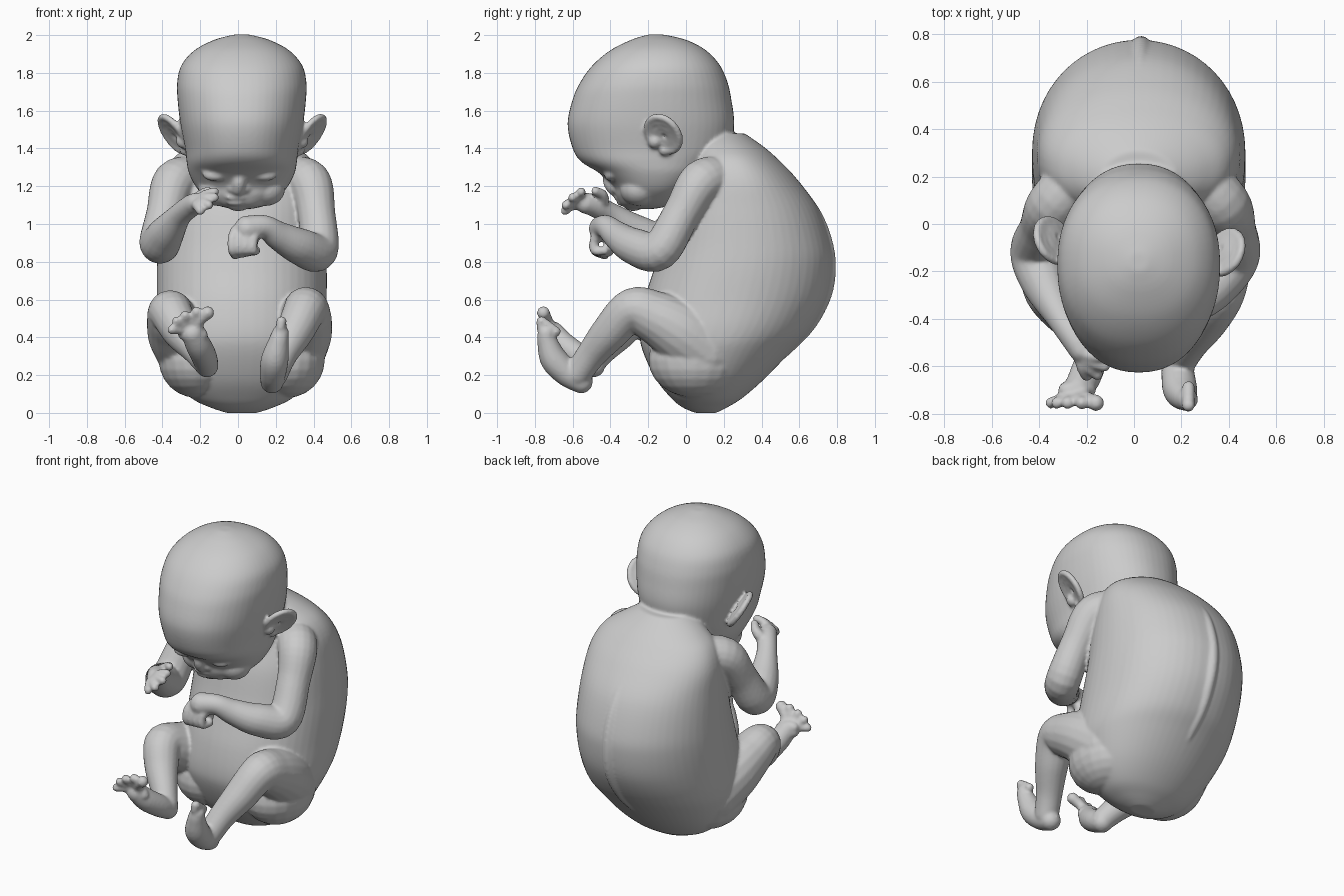
import bpy, bmesh, math
from mathutils import Vector, Matrix

bm = bmesh.new()


def spline(rows, steps=6):
    """Catmull-Rom through rows of numbers."""
    out = []
    for i in range(len(rows) - 1):
        a, b, c, d = (rows[min(max(i + k, 0), len(rows) - 1)] for k in (-1, 0, 1, 2))
        for s in range(steps):
            t = s / steps
            out.append([0.5 * (2 * q + (r - p) * t + (2 * p - 5 * q + 4 * r - w) * t * t
                               + (3 * q - p - 3 * r + w) * t ** 3)
                        for p, q, r, w in zip(a, b, c, d)])
    return out + [list(rows[-1])]


def loft(rings):
    vr = [[bm.verts.new(p) for p in ring] for ring in rings]
    n = len(vr[0])
    for a, b in zip(vr, vr[1:]):
        for i in range(n):
            bm.faces.new((a[i], a[(i + 1) % n], b[(i + 1) % n], b[i]))
    bm.faces.new(vr[0][::-1])
    bm.faces.new(vr[-1])


def ball(c, r, rot=(0, 0, 0)):
    r = (r, r, r) if isinstance(r, float) else r
    m = Matrix.Translation(c)
    for ang, ax in zip(rot, 'XYZ'):
        m = m @ Matrix.Rotation(ang, 4, ax)
    bmesh.ops.create_uvsphere(bm, u_segments=20, v_segments=12, radius=1,
                              matrix=m @ Matrix.Diagonal((*r, 1)))


def slices(rows, cx, front, back, n=56):
    """Stack of horizontal super-ellipses: z, front y, back y, half width."""
    def sp(v, power):
        return math.copysign(abs(v) ** (2 / power), v)
    rings = []
    for z, yf, yb, hw in spline(rows):
        ring = []
        for i in range(n):
            a = 2 * math.pi * i / n
            p = back if i < n / 2 else front
            ring.append((cx + hw * sp(math.cos(a), p),
                         (yf + yb) / 2 + (yb - yf) / 2 * sp(math.sin(a), p), z))
        rings.append(ring)
    loft(rings)


def tube(pts, n=18):
    """Round limb through points x, y, z, radius with ball ends."""
    s = spline(pts)
    c = [Vector(p[:3]) for p in s]
    rings, q, old = [], None, None
    for i, p in enumerate(s):
        t = (c[min(i + 1, len(c) - 1)] - c[max(i - 1, 0)]).normalized()
        q = Vector((0, 0, 1)).rotation_difference(t) if q is None else old.rotation_difference(t) @ q
        old = t
        rings.append([c[i] + q @ Vector((math.cos(a) * p[3], math.sin(a) * p[3], 0))
                      for a in (2 * math.pi * k / n for k in range(n))])
    loft(rings)
    ball(c[0], float(s[0][3]))
    ball(c[-1], float(s[-1][3]))


# Head
slices([(1.08, -.29, -.17, .05), (1.10, -.34, -.08, .13), (1.15, -.37, 0, .2),
        (1.2, -.385, .05, .245), (1.27, -.46, .12, .28), (1.33, -.555, .18, .292),
        (1.4, -.60, .23, .30), (1.53, -.627, .255, .325), (1.66, -.60, .24, .34),
        (1.75, -.56, .22, .342), (1.84, -.495, .18, .32), (1.92, -.40, .105, .25),
        (1.975, -.29, 0, .145), (2.003, -.20, -.12, .04)], .02, 2.2, 2.2)

# Torso
slices([(0, .05, .16, .08), (.03, -.02, .22, .17), (.08, -.08, .30, .27),
        (.18, -.16, .415, .36), (.33, -.23, .56, .43), (.44, -.245, .66, .45),
        (.6, -.22, .745, .45), (.76, -.17, .775, .45), (.89, -.13, .765, .445),
        (1.08, -.08, .70, .435), (1.235, -.01, .59, .42), (1.34, .03, .49, .37),
        (1.41, .05, .41, .28), (1.48, .06, .31, .16)], .02, 2.25, 2.03)

# Spine ridge
tube([(.02, .50, 1.3, .02), (.025, .665, 1.09, .03), (.03, .737, .92, .035), (.03, .758, .76, .036),
      (.03, .728, .6, .035), (.02, .63, .43, .03), (.02, .45, .25, .02)])

# Face: nose, nostrils, lips, chin, cheeks, closed eyelids
tube([(.01, -.41, 1.26, .03), (.005, -.403, 1.22, .036), (0, -.38, 1.19, .04)])
for sx in (-1, 1):
    ball((.005 + sx * .035, -.37, 1.187), .026)
    ball((.02 + sx * .125, -.25, 1.185), (.105, .10, .09))
    ball((.01 + sx * .13, -.39, 1.265), (.07, .045, .035), (.6, 0, 0))
ball((-.01, -.355, 1.14), (.06, .026, .017))
ball((-.01, -.34, 1.112), (.05, .026, .017))
ball((.0, -.28, 1.10), (.06, .05, .032))

# Ears: rim, thin shell and lobe
for side in (1, -1):
    dy = 0 if side == 1 else .05

    def ear(u, v, depth=0):
        x = .385 + .06 * u + .035 * v - depth
        return ((x if side == 1 else .045 - x), -.12 + dy + .085 * v - .015 * u + depth, 1.475 + .09 * u - .015 * v)
    rim = [ear(math.cos(a), math.sin(a)) for a in (math.radians(d) for d in range(-110, 181, 29))]
    tube([(*p, .019) for p in rim], 10)
    for k in (.25, .5, .78):
        loop = [ear(k * math.cos(a) - .05, k * math.sin(a), .012 * (1 - k))
                for a in (math.radians(30 * d) for d in range(13))]
        tube([(*p, .017) for p in loop], 8)
    ball(ear(-.95, -.1), .03)
    ball(ear(-.5, -.6), .04)

# Right arm with curled hand
tube([(.26, .20, 1.24, .12), (.375, .08, 1.22, .118), (.415, -.02, 1.06, .10),
      (.425, -.14, .86, .105), (.33, -.27, .88, .098), (.22, -.36, .935, .078), (.14, -.42, .985, .062),
      (.05, -.445, .975, .07)])
for i in range(4):
    x = -.03 + .037 * i
    tube([(x + .02, -.45, .96, .034), (x, -.482, .92, .027), (x, -.485, .86, .024),
          (x + .015, -.43, .835 + .008 * i, .024)], 10)
tube([(.08, -.42, .94, .035), (.07, -.40, .88, .03), (.04, -.41, .85, .025)], 10)

# Left arm with open hand
tube([(-.22, .20, 1.24, .12), (-.335, .08, 1.22, .118), (-.385, -.02, 1.06, .10),
      (-.415, -.12, .90, .108), (-.38, -.25, .95, .095), (-.31, -.39, 1.045, .064),
      (-.25, -.48, 1.095, .06), (-.22, -.53, 1.11, .056)])
for x, y, z in ((-.20, -.64, 1.07), (-.155, -.635, 1.10), (-.125, -.60, 1.14), (-.125, -.555, 1.17)):
    tube([(-.225, -.53, 1.10, .035), ((x - .235) / 2, (y - .56) / 2, z / 2 + .565, .028), (x, y, z, .025)], 10)
tube([(-.25, -.45, 1.10, .04), (-.20, -.44, 1.15, .03), (-.16, -.48, 1.175, .024)], 10)

# Buttocks
for sx in (-1, 1):
    ball((.02 + sx * .24, .05, .28), (.2, .25, .2))

# Thighs and shins
tube([(.28, .10, .33, .185), (.33, -.03, .43, .17), (.355, -.17, .51, .14), (.355, -.285, .545, .115),
      (.30, -.40, .43, .10), (.235, -.50, .31, .08), (.195, -.57, .21, .072)])
tube([(-.25, .10, .33, .185), (-.31, -.03, .42, .17), (-.345, -.16, .49, .14), (-.355, -.27, .53, .115),
      (-.30, -.36, .43, .10), (-.225, -.44, .34, .08), (-.175, -.49, .275, .07)])

# Right foot and toes
tube([(.18, -.555, .165, .062), (.185, -.63, .21, .07), (.195, -.70, .285, .073),
      (.215, -.735, .38, .054), (.225, -.74, .42, .046)])
for i in range(4):
    tube([(.22, -.74, .40, .035), (.225, -.765 + .02 * i, .45 - .008 * i, .026),
          (.23, -.765 + .025 * i, .485 - .018 * i, .028)], 10)

# Left foot and toes
tube([(-.165, -.49, .25, .062), (-.18, -.57, .30, .068), (-.21, -.65, .36, .068), (-.24, -.70, .42, .06)])
ball((-.24, -.70, .43), (.085, .045, .05), (0, .35, 0))
for x, z, r in ((-.35, .44, .021), (-.325, .485, .022), (-.28, .515, .023), (-.22, .535, .024), (-.16, .53, .031)):
    tube([(-.24 + (x + .24) * .4, -.70, .42, .036), ((x - .24) / 2 - .01, -.73, z / 2 + .215, r),
          (x, -.755, z, r + .004)], 10)

# Fuse everything into one smooth skin
bmesh.ops.recalc_face_normals(bm, faces=bm.faces)
mesh = bpy.data.meshes.new("infant_body")
bm.to_mesh(mesh)
bm.free()
body = bpy.data.objects.new("infant_body", mesh)
bpy.context.collection.objects.link(body)
fuse = body.modifiers.new("fuse", 'REMESH')
fuse.mode = 'VOXEL'
fuse.voxel_size = 0.0095
fuse.use_smooth_shade = True
soften = body.modifiers.new("soften", 'SMOOTH')
soften.factor = 0.5
soften.iterations = 6
